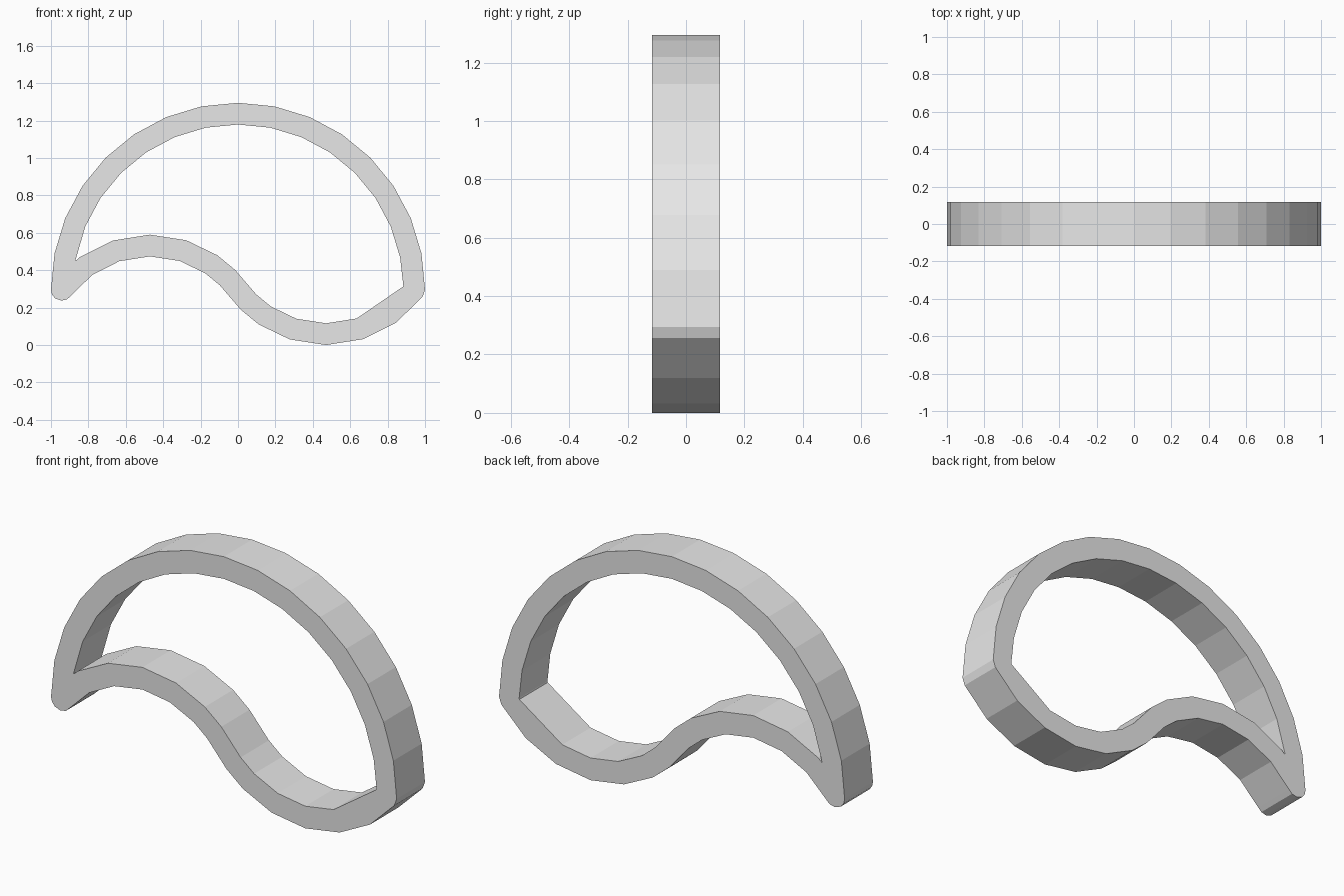
import bpy
import bmesh
from math import sin, cos, radians
from mathutils import Vector
from mathutils.geometry import tessellate_polygon

cube = bpy.data.objects.get("Cube")
if cube:
    bpy.data.objects.remove(cube, do_unlink=True)

MID = 0.295          # height of the centre of symmetry
HALF = 0.058         # half the wall thickness
DEPTH = 0.234
ARCH, WAVE = 0.942, 0.587


def polar(x, z, r, degrees):
    a = radians(degrees)
    return Vector((x + r * cos(a), -DEPTH / 2, z + r * sin(a)))


def arch(r, angles):
    return [polar(0, MID, r, a) for a in angles]


def hump(r, angles):
    """Left arc of the wave; angles are measured from straight up."""
    return [polar(-0.471, MID - 0.35, r, 90 - a) for a in angles]


def dip(r, angles):
    """Right arc of the wave: the hump turned half a circle."""
    return [Vector((-p.x, p.y, 2 * MID - p.z)) for p in hump(r, angles)]


arch_steps = [180 - 180 * i / 16 for i in range(17)]
wave_steps = [-35.5, -18, 0, 17.5, 34, 45]

# Outer outline: arch, wave underside, rounded tip
outer = arch(ARCH + HALF, arch_steps)
outer += dip(WAVE + HALF, [-53] + wave_steps)
outer += hump(WAVE - HALF, wave_steps[::-1] + [-53])
outer += [polar(-ARCH, MID, HALF, a) for a in (299, 268, 232, 205)]

# Inner outline: meets in a sharp corner at each end
inner = arch(ARCH - HALF, [170] + arch_steps[2:-1] + [1.5])
inner += dip(WAVE - HALF, [-51] + wave_steps[1:])
inner += hump(WAVE + HALF, wave_steps[::-1])

# Fill between the outlines and extrude to depth
bm = bmesh.new()
verts = [bm.verts.new(p) for p in outer + inner]
for tri in tessellate_polygon([outer, inner]):
    bm.faces.new([verts[i] for i in tri])
result = bmesh.ops.extrude_face_region(bm, geom=bm.faces[:], use_keep_orig=True)
moved = [g for g in result["geom"] if isinstance(g, bmesh.types.BMVert)]
bmesh.ops.translate(bm, verts=moved, vec=(0, DEPTH, 0))
bmesh.ops.recalc_face_normals(bm, faces=bm.faces[:])

mesh = bpy.data.meshes.new("curved_frame")
bm.to_mesh(mesh)
bm.free()
frame = bpy.data.objects.new("curved_frame", mesh)
bpy.context.collection.objects.link(frame)

# Single plain colour
grey = bpy.data.materials.new("light_grey")
grey.use_nodes = True
colour = (0.8, 0.8, 0.8, 1)
grey.diffuse_color = colour
for node in grey.node_tree.nodes:
    if node.type == "BSDF_PRINCIPLED":
        node.inputs["Base Color"].default_value = colour
mesh.materials.append(grey)
